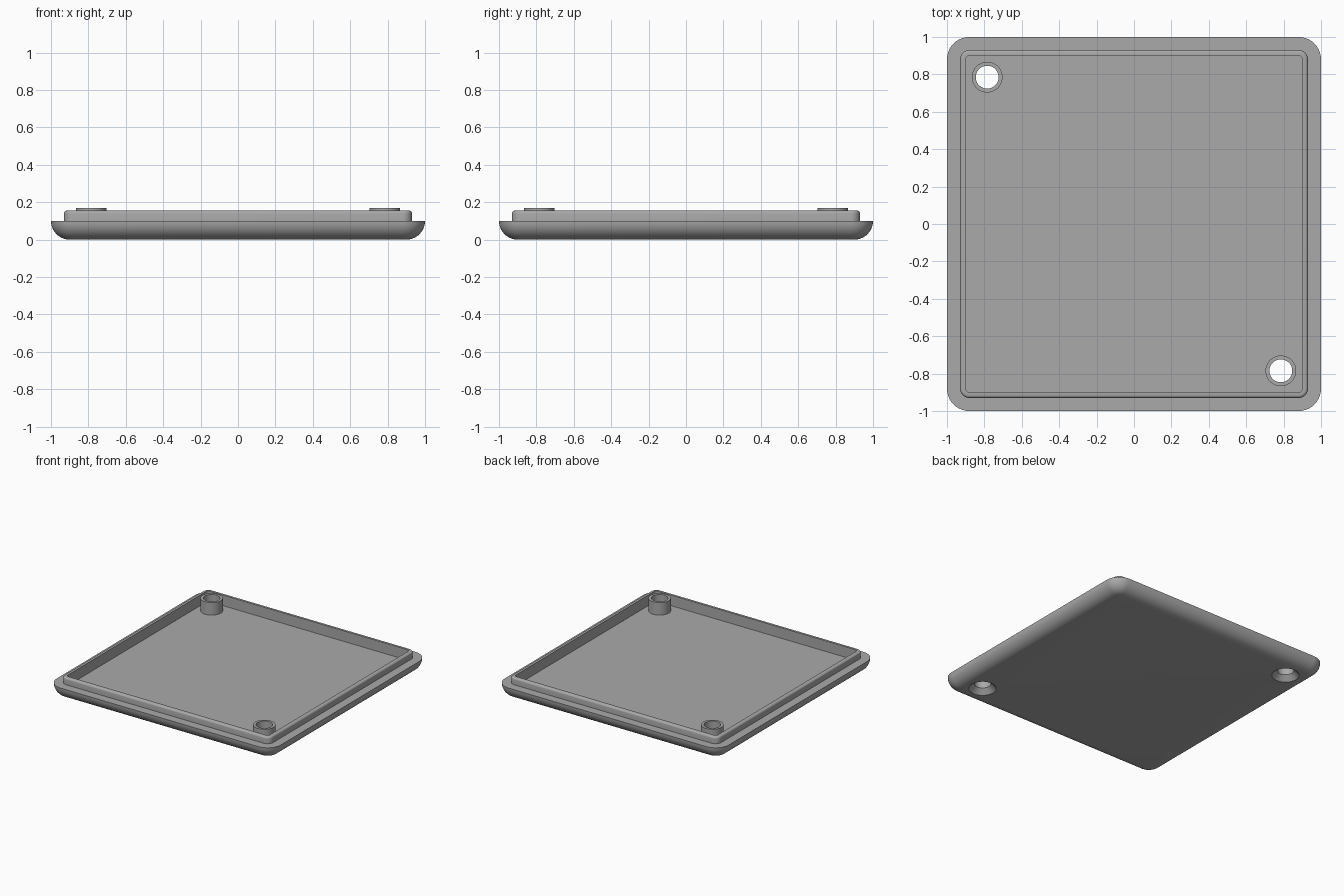
import bpy, bmesh, math

if "Cube" in bpy.data.objects:
    bpy.data.objects.remove(bpy.data.objects["Cube"])

grey = bpy.data.materials.new("grey plastic")
grey.diffuse_color = (0.4, 0.4, 0.4, 1)
grey.use_nodes = True
grey.node_tree.nodes["Principled BSDF"].inputs["Base Color"].default_value = grey.diffuse_color

FLOOR = 0.07                                  # height of the inner floor
POSTS = [(-0.785, 0.785), (0.785, -0.785)]    # screw post centres
POST_R, HOLE_R, SINK_R = 0.082, 0.061, 0.1
SEG = 48


def circle(bm, r, z, cx=0, cy=0):
    return [bm.verts.new((cx + r * math.cos(2 * math.pi * i / SEG),
                          cy + r * math.sin(2 * math.pi * i / SEG), z)) for i in range(SEG)]


def rounded_square(bm, half, radius, z, steps=10):
    c, ring = half - radius, []
    for k, (sx, sy) in enumerate([(1, 1), (-1, 1), (-1, -1), (1, -1)]):
        for i in range(steps + 1):
            a = math.pi / 2 * (k + i / steps)
            ring.append(bm.verts.new((sx * c + radius * math.cos(a),
                                      sy * c + radius * math.sin(a), z)))
    return ring


def bridge(bm, a, b):
    n = len(a)
    for i in range(n):
        j = (i + 1) % n
        bm.faces.new((a[i], a[j], b[j], b[i]))


def loop_edges(bm, ring):
    out = []
    for i, v in enumerate(ring):
        w = ring[(i + 1) % len(ring)]
        out.append(bm.edges.get((v, w)) or bm.edges.new((v, w)))
    return out


def fill(bm, ring, hole_r, z, up):
    # Flat panel with a round opening at each post
    edges = loop_edges(bm, ring)
    for x, y in POSTS:
        edges += loop_edges(bm, circle(bm, hole_r, z, x, y))
    res = bmesh.ops.triangle_fill(bm, edges=edges, use_beauty=True, normal=(0, 0, up))
    for f in res["geom"]:
        if isinstance(f, bmesh.types.BMFace):
            f.normal_update()
            if f.normal.z * up < 0:
                f.normal_flip()


def finish(bm, name):
    me = bpy.data.meshes.new(name)
    bm.normal_update()
    bm.to_mesh(me)
    bm.free()
    ob = bpy.data.objects.new(name, me)
    bpy.context.collection.objects.link(ob)
    me.materials.append(grey)
    bpy.ops.object.select_all(action='DESELECT')
    ob.select_set(True)
    bpy.context.view_layer.objects.active = ob
    bpy.ops.object.shade_smooth_by_angle(angle=math.radians(30))
    return ob


# Lid tray: rounded underside, flat rim, raised lip, inner floor
profile = []                                  # (half width, corner radius, z)
for i in range(11):
    a = math.pi / 2 * i / 10
    d = 0.1 * (1 - math.sin(a))
    profile.append((1 - d, 0.12 - d, 0.1 - 0.1 * math.cos(a)))
profile += [(0.93, 0.05, 0.1), (0.93, 0.05, 0.14)]
for i in range(1, 5):
    a = math.pi / 2 * i / 4
    d = 0.015 * (1 - math.cos(a))
    profile.append((0.93 - d, 0.05 - d, 0.14 + 0.015 * math.sin(a)))
profile += [(0.90, 0.02, 0.155), (0.90, 0.02, FLOOR)]

bm = bmesh.new()
rings = [rounded_square(bm, *p) for p in profile]
for a, b in zip(rings, rings[1:]):
    bridge(bm, a, b)
fill(bm, rings[0], SINK_R, 0, -1)
fill(bm, rings[-1], POST_R, FLOOR, 1)
finish(bm, "lid_tray")

# Screw posts: hollow tubes, countersunk from below
for n, (x, y) in enumerate(POSTS, 1):
    bm = bmesh.new()
    tube = [circle(bm, r, z, x, y) for r, z in
            [(POST_R, FLOOR), (POST_R, 0.17), (HOLE_R, 0.17), (HOLE_R, 0.04), (SINK_R, 0)]]
    for a, b in zip(tube, tube[1:]):
        bridge(bm, a, b)
    finish(bm, f"screw_post_{n}")
